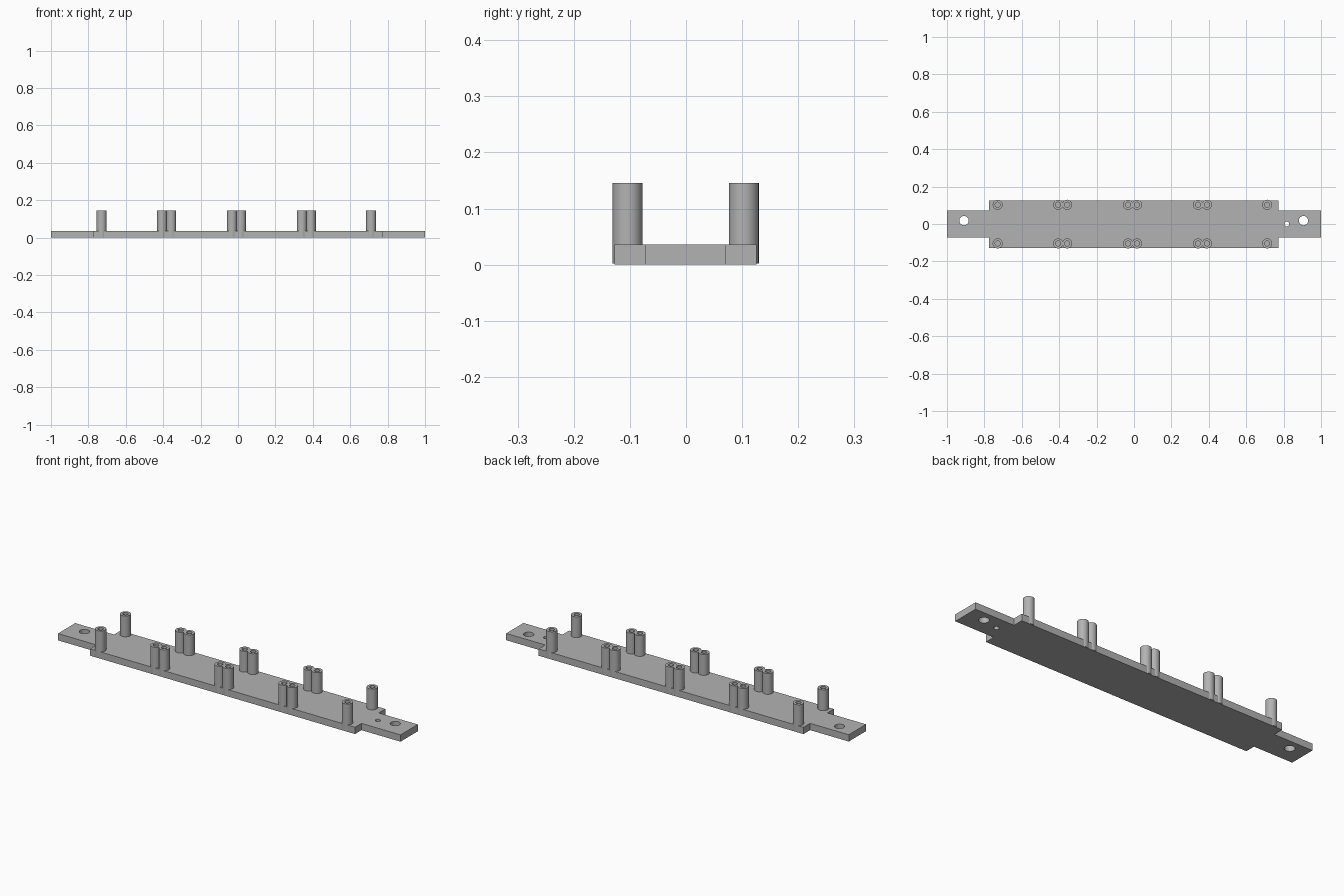
import bpy, bmesh, math

if "Cube" in bpy.data.objects:
    bpy.data.objects.remove(bpy.data.objects["Cube"])

grey = bpy.data.materials.new("grey plastic")
grey.diffuse_color = (0.45, 0.45, 0.45, 1)
grey.use_nodes = True
grey.node_tree.nodes["Principled BSDF"].inputs["Base Color"].default_value = grey.diffuse_color


def make_object(name, bm):
    bmesh.ops.recalc_face_normals(bm, faces=bm.faces[:])
    mesh = bpy.data.meshes.new(name)
    bm.to_mesh(mesh)
    bm.free()
    mesh.materials.append(grey)
    obj = bpy.data.objects.new(name, mesh)
    bpy.context.collection.objects.link(obj)
    return obj


def smooth(obj):
    bpy.ops.object.select_all(action='DESELECT')
    obj.select_set(True)
    bpy.context.view_layer.objects.active = obj
    bpy.ops.object.shade_smooth_by_angle(angle=math.radians(35))


# Base plate: wide middle with a narrower mounting tab at each end
THICK = 0.036
outline = [(-1, -0.073), (-0.774, -0.073), (-0.774, -0.127), (0.772, -0.127),
           (0.772, -0.073), (1, -0.073), (1, 0.071), (0.772, 0.071),
           (0.772, 0.126), (-0.774, 0.126), (-0.774, 0.071), (-1, 0.071)]
bm = bmesh.new()
face = bm.faces.new([bm.verts.new((x, y, 0)) for x, y in outline])
ext = bmesh.ops.extrude_face_region(bm, geom=[face])
top = [v for v in ext["geom"] if isinstance(v, bmesh.types.BMVert)]
bmesh.ops.translate(bm, verts=top, vec=(0, 0, THICK))
plate = make_object("base_plate", bm)

# Through holes: one screw hole per tab and a small locating hole
for name, x, y, r in [("left_screw_hole", -0.909, 0.018, 0.025),
                      ("right_screw_hole", 0.906, 0.018, 0.025),
                      ("locating_hole", 0.817, 0.0, 0.0125)]:
    bm = bmesh.new()
    bmesh.ops.create_cone(bm, cap_ends=True, segments=32, radius1=r, radius2=r, depth=0.2)
    cutter = make_object(name + "_cutter", bm)
    cutter.location = (x, y, 0)
    cutter.hide_render = True
    cutter.hide_set(True)
    mod = plate.modifiers.new(name, 'BOOLEAN')
    mod.operation = 'DIFFERENCE'
    mod.solver = 'EXACT'
    mod.object = cutter
smooth(plate)


# Hollow standoff post, open at the top with a blind bore
def post(name, x, y, n=32):
    profile = [(0.0267, 0.002), (0.0267, 0.146), (0.0135, 0.146), (0.0135, 0.038)]
    bm = bmesh.new()
    rings = [[bm.verts.new((r * math.cos(2 * math.pi * i / n),
                            r * math.sin(2 * math.pi * i / n), z)) for i in range(n)]
             for r, z in profile]
    for a, b in zip(rings, rings[1:]):
        for i in range(n):
            j = (i + 1) % n
            bm.faces.new((a[i], a[j], b[j], b[i]))
    bm.faces.new(rings[0])
    bm.faces.new(rings[-1])
    obj = make_object(name, bm)
    obj.location = (x, y, 0)
    smooth(obj)


# Two rows of posts: single at the ends, pairs between
post_x = [-0.729, -0.406, -0.357, -0.032, 0.016, 0.342, 0.390, 0.712]
for side, y in (("front", -0.104), ("back", 0.103)):
    for k, x in enumerate(post_x):
        post(f"{side}_post_{k + 1}", x, y)
